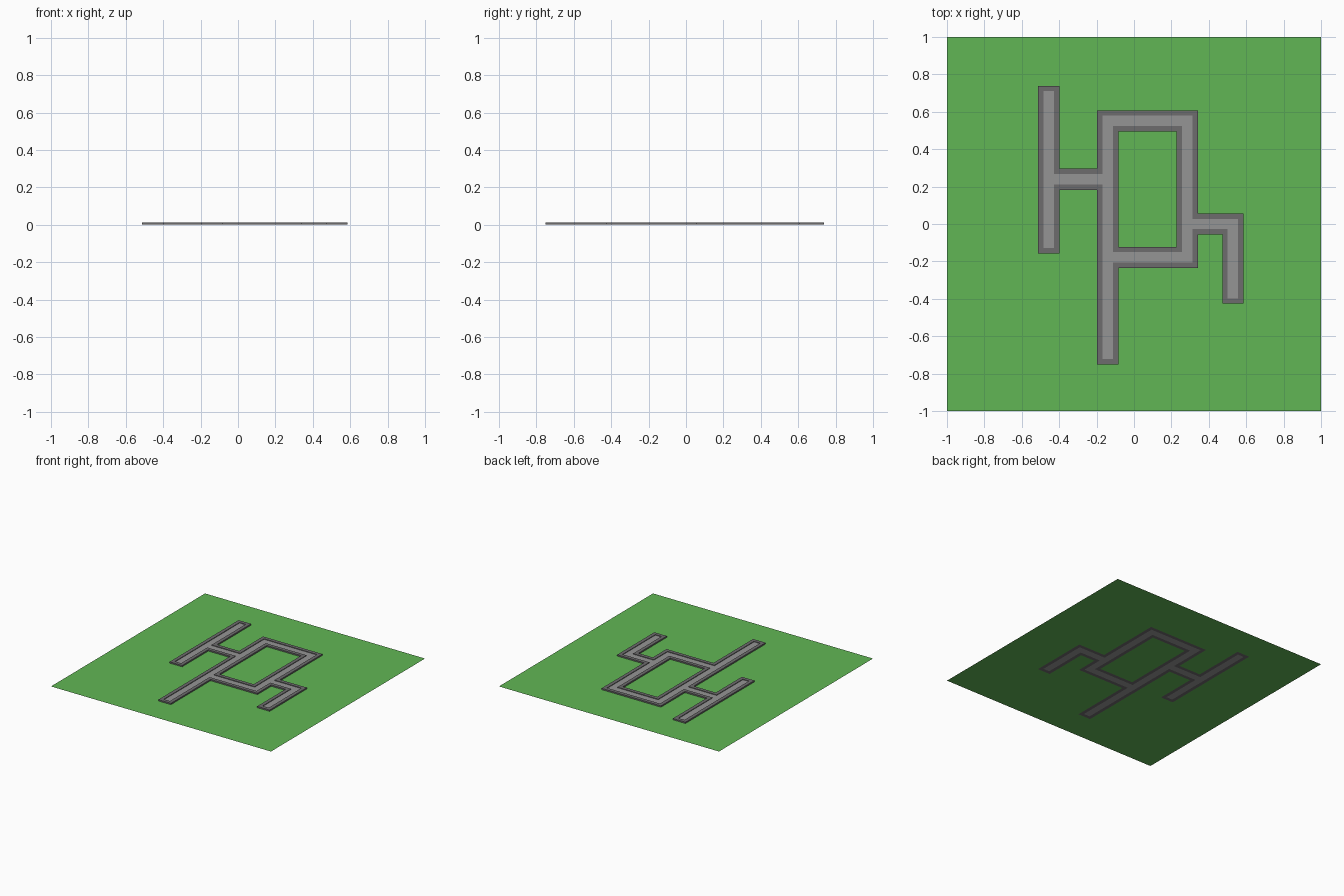
import bpy, bmesh

if "Cube" in bpy.data.objects:
    bpy.data.objects.remove(bpy.data.objects["Cube"])

OUTER = 0.057   # half width of path including kerb
INNER = 0.028   # half width of paving

# Centre lines of the path segments: x1, y1, x2, y2
SEGMENTS = [
    (-0.455, -0.10, -0.455, 0.682),    # left street
    (-0.455, 0.239, -0.141, 0.239),    # link to main street
    (-0.141, -0.694, -0.141, 0.551),   # main street
    (-0.141, 0.551, 0.285, 0.551),     # loop, back side
    (0.285, -0.179, 0.285, 0.551),     # loop, right side
    (-0.141, -0.179, 0.285, -0.179),   # loop, front side
    (0.285, 0.0, 0.529, 0.0),          # right branch
    (0.529, -0.369, 0.529, 0.0),       # right dead end
]


def rects(half):
    return [(a - half, b - half, c + half, d + half) for a, b, c, d in SEGMENTS]


outer, inner = rects(OUTER), rects(INNER)
xs = sorted({-1.0, 1.0} | {round(v, 4) for r in outer + inner for v in (r[0], r[2])})
ys = sorted({-1.0, 1.0} | {round(v, 4) for r in outer + inner for v in (r[1], r[3])})


def inside(x, y, group):
    return any(a < x < c and b < y < d for a, b, c, d in group)


def zone(x, y):
    if inside(x, y, inner):
        return "path_paving"
    return "path_kerb" if inside(x, y, outer) else "grass_ground"


def build(name, height, colour):
    # Fill every plan cell in this zone, then thicken upwards
    bm = bmesh.new()
    for x0, x1 in zip(xs, xs[1:]):
        for y0, y1 in zip(ys, ys[1:]):
            if zone((x0 + x1) / 2, (y0 + y1) / 2) == name:
                bm.faces.new([bm.verts.new((x, y, 0)) for x, y in
                              ((x0, y0), (x1, y0), (x1, y1), (x0, y1))])
    bmesh.ops.remove_doubles(bm, verts=bm.verts, dist=1e-5)
    mesh = bpy.data.meshes.new(name)
    bm.to_mesh(mesh)
    bm.free()
    obj = bpy.data.objects.new(name, mesh)
    bpy.context.collection.objects.link(obj)
    if height:
        mod = obj.modifiers.new("thickness", "SOLIDIFY")
        mod.thickness, mod.offset = height, 1
    mat = bpy.data.materials.new(name + "_colour")
    mat.diffuse_color = (*colour, 1)
    mat.use_nodes = True
    mat.node_tree.nodes["Principled BSDF"].inputs["Base Color"].default_value = mat.diffuse_color
    mesh.materials.append(mat)


build("grass_ground", 0, (0.12, 0.47, 0.09))
build("path_kerb", 0.011, (0.155, 0.15, 0.155))
build("path_paving", 0.006, (0.30, 0.30, 0.30))
